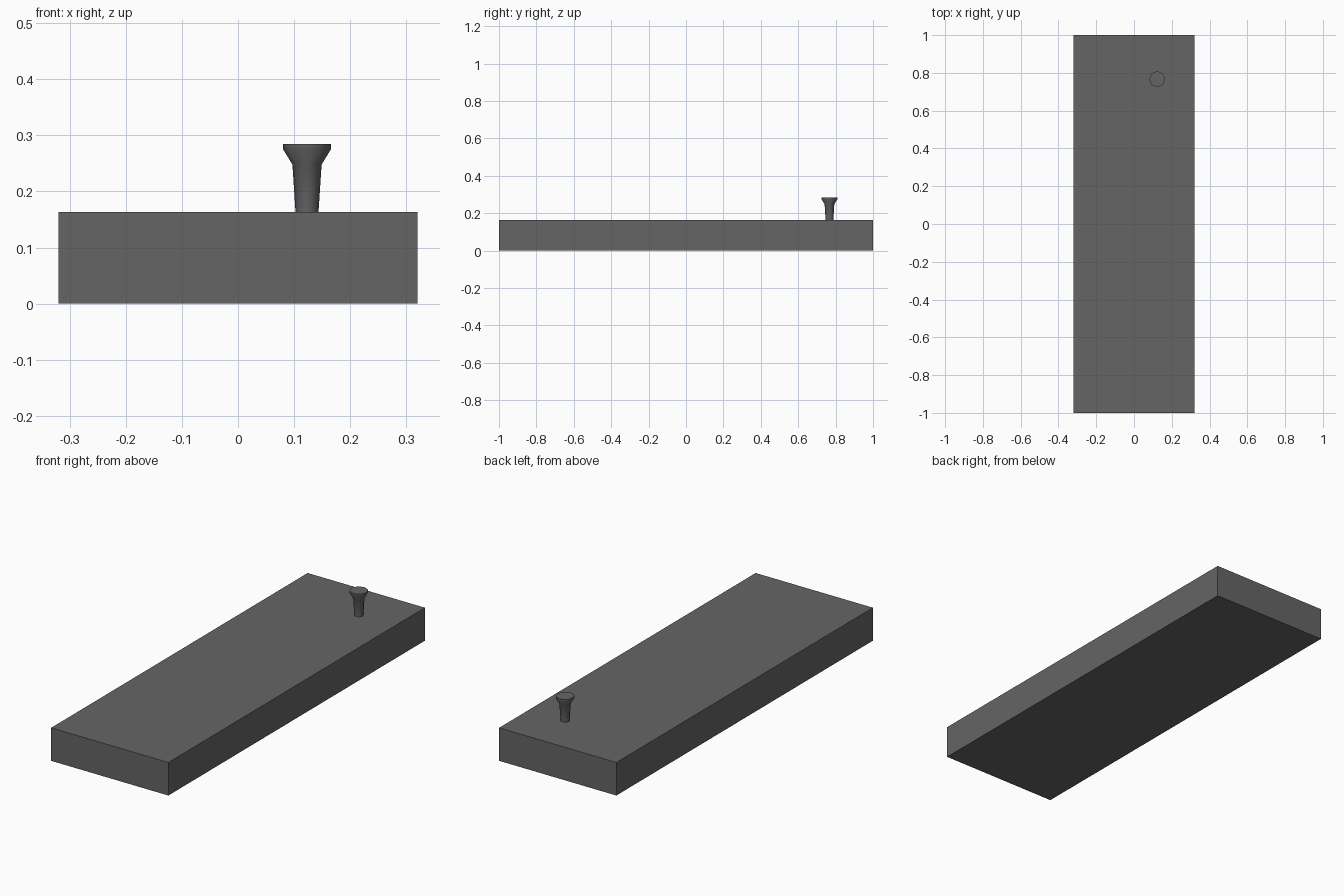
import bpy, bmesh, math
from mathutils import Matrix, Vector

if "Cube" in bpy.data.objects:
    bpy.data.objects.remove(bpy.data.objects["Cube"], do_unlink=True)

grey = bpy.data.materials.new("dark grey")
grey.use_nodes = True
colour = (0.13, 0.13, 0.13, 1)
grey.diffuse_color = colour
grey.node_tree.nodes["Principled BSDF"].inputs["Base Color"].default_value = colour


def add_object(name, bm):
    bmesh.ops.recalc_face_normals(bm, faces=bm.faces)
    mesh = bpy.data.meshes.new(name)
    bm.to_mesh(mesh)
    bm.free()
    mesh.materials.append(grey)
    obj = bpy.data.objects.new(name, mesh)
    bpy.context.collection.objects.link(obj)
    return obj


# Flat rectangular slab
HEIGHT = 0.163
bm = bmesh.new()
bmesh.ops.create_cube(bm, size=1, matrix=Matrix.Translation((0, 0, HEIGHT / 2))
                      @ Matrix.Diagonal((0.64, 2, HEIGHT, 1)))
add_object("slab", bm)

# Flared eight-sided knob: rings of (radius, height) joined by faces
SIDES = 8
profile = [(0.0205, HEIGHT), (0.026, 0.248), (0.0425, 0.275), (0.0425, 0.285)]
bm = bmesh.new()
rings = []
for radius, z in profile:
    angles = [math.tau * i / SIDES for i in range(SIDES)]
    rings.append([bm.verts.new((radius * math.cos(a), radius * math.sin(a), z)) for a in angles])
for low, high in zip(rings, rings[1:]):
    for i in range(SIDES):
        j = (i + 1) % SIDES
        bm.faces.new((low[i], low[j], high[j], high[i]))
bm.faces.new(rings[-1])
bm.faces.new(rings[0][::-1])
knob = add_object("knob", bm)
knob.location = Vector((0.123, 0.767, 0))

bpy.ops.object.select_all(action="DESELECT")
knob.select_set(True)
bpy.context.view_layer.objects.active = knob
bpy.ops.object.shade_smooth_by_angle(angle=math.radians(60))
